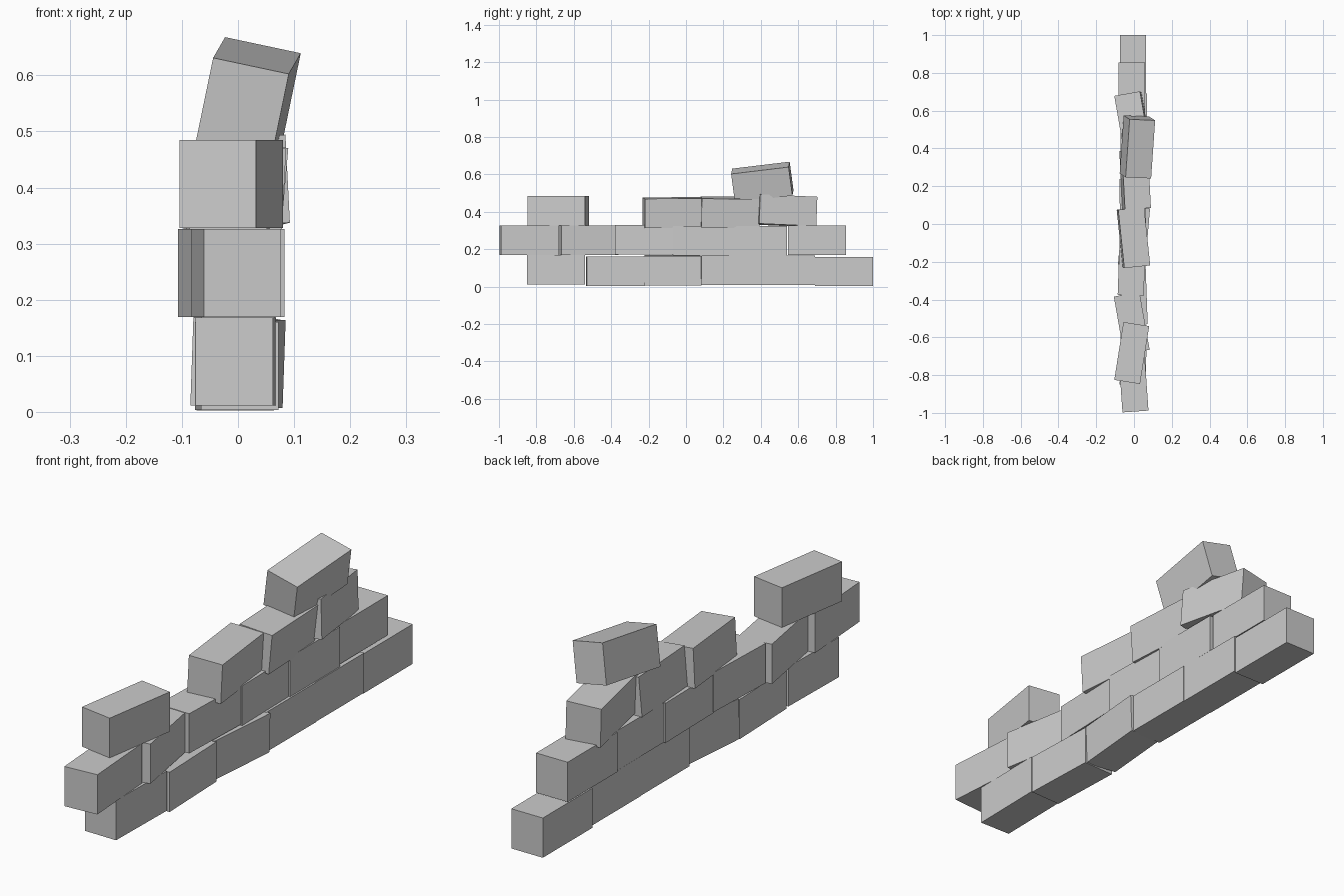
import bpy
from math import radians

SIZE = (0.138, 0.31, 0.157)


def brick(name, x, y, z, yaw=0, roll=0, pitch=0):
    bpy.ops.mesh.primitive_cube_add(size=1, location=(x, y, z))
    ob = bpy.context.object
    ob.name = name
    ob.scale = SIZE
    ob.rotation_euler = (radians(pitch), radians(roll), radians(yaw))


# each course runs front to back: x, y, z, yaw, roll, pitch
courses = {
    "bottom_brick": [
        (-0.004, -0.695, 0.09, -1),
        (-0.002, -0.378, 0.082, 2),
        (0.0, -0.067, 0.088, -5, 2),
        (0.002, 0.23, 0.087, 0),
        (0.0, 0.535, 0.087, 0),
        (-0.005, 0.845, 0.081, 0),
    ],
    "middle_brick": [
        (-0.003, -0.838, 0.248, 4),
        (-0.012, -0.525, 0.248, 10),
        (-0.012, -0.222, 0.25, -2),
        (-0.006, 0.085, 0.245, 1),
        (-0.002, 0.385, 0.246, 0),
        (-0.012, 0.70, 0.248, 0),
    ],
    "upper_brick": [
        (-0.012, -0.683, 0.406, -9),
        (-0.003, -0.072, 0.396, 6, 3, 0.5),
        (0.006, 0.235, 0.397, 3, 5, -0.5),
        (-0.006, 0.535, 0.406, 10, -2.5, -2.5),
    ],
    # loose brick tilted on top
    "loose_brick": [(0.018, 0.408, 0.559, -2.5, 12, 7)],
}

for name, bricks in courses.items():
    for i, b in enumerate(bricks):
        brick(f"{name}_{i + 1}", *b)
